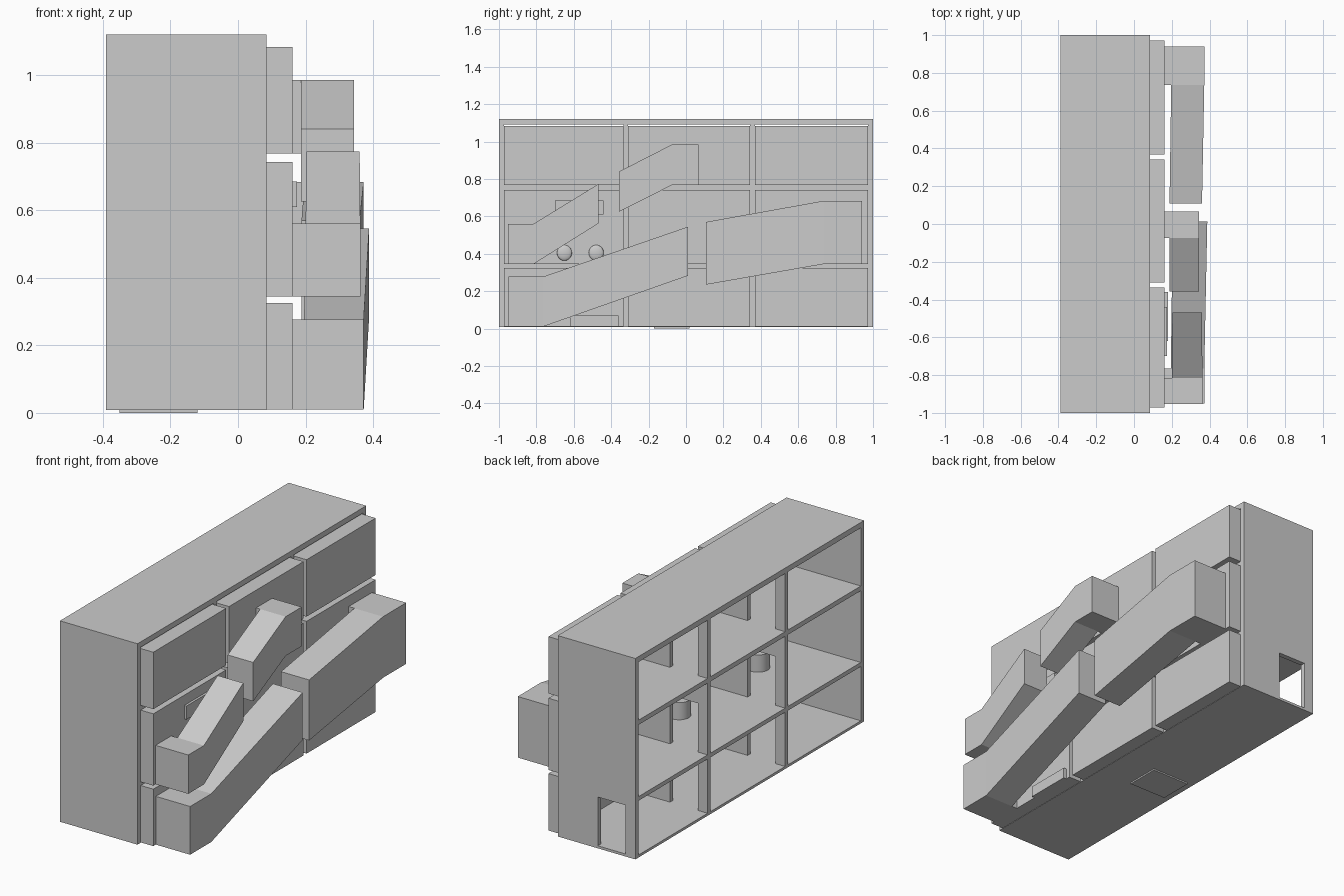
import bpy, bmesh, math

if "Cube" in bpy.data.objects:
    bpy.data.objects.remove(bpy.data.objects["Cube"])


def finish(name, bm):
    bmesh.ops.recalc_face_normals(bm, faces=bm.faces)
    me = bpy.data.meshes.new(name)
    bm.to_mesh(me)
    bm.free()
    ob = bpy.data.objects.new(name, me)
    bpy.context.collection.objects.link(ob)
    return ob


def box(name, x0, x1, y0, y1, z0, z1):
    bm = bmesh.new()
    bmesh.ops.create_cube(bm, size=1)
    for v in bm.verts:
        v.co = (x1 if v.co.x > 0 else x0, y1 if v.co.y > 0 else y0, z1 if v.co.z > 0 else z0)
    return finish(name, bm)


def hexa(name, sections):
    """Box whose two ends are (y, x0, x1, z0, z1) rectangles."""
    bm = bmesh.new()
    rings = [[bm.verts.new((x, y, z)) for x, z in ((a, c), (b, c), (b, d), (a, d))]
             for y, a, b, c, d in sections]
    p, q = rings
    bm.faces.new(p)
    bm.faces.new(q)
    for i in range(4):
        j = (i + 1) % 4
        bm.faces.new((p[i], p[j], q[j], q[i]))
    return finish(name, bm)


def cylinder(name, x, y, z0, z1, r):
    bpy.ops.mesh.primitive_cylinder_add(vertices=24, radius=r, depth=z1 - z0,
                                        location=(x, y, (z0 + z1) / 2))
    bpy.context.object.name = name
    bpy.ops.object.shade_smooth_by_angle()


BACK, FRONT, FACE = -0.39, 0.085, 0.162
DOOR0, DOOR1, DOOR_H = -0.33, -0.16, 0.27


def wall_with_door(name, y0, y1, z0, z1):
    box(name + "_back_post", BACK, DOOR0, y0, y1, z0, z1)
    box(name + "_front_part", DOOR1, FRONT, y0, y1, z0, z1)
    box(name + "_lintel", DOOR0, DOOR1, y0, y1, z0 + DOOR_H, z1)


# outer case, open at the back
box("case_top", BACK, FRONT, -1, 1, 1.09, 1.12)
box("case_bottom", BACK, FRONT, -1, 1, 0.008, 0.022)
box("case_end_wall", BACK, FRONT, -1, -0.972, 0.022, 1.09)
wall_with_door("entry_wall", 0.972, 1, 0.022, 0.325)
box("entry_wall_upper", BACK, FRONT, 0.972, 1, 0.325, 1.09)

# shelves and dividers with doorways
rows = [(0.022, 0.322), (0.345, 0.742), (0.768, 1.09)]
for z0, z1 in ((0.322, 0.345), (0.742, 0.768)):
    box("shelf", BACK, FRONT, -0.972, 0.972, z0, z1)
for y0, y1 in ((-0.335, -0.31), (0.342, 0.368)):
    for z0, z1 in rows:
        wall_with_door("divider", y0, y1, z0, z1)

# front panels
for y0, y1 in ((-0.972, -0.335), (-0.31, 0.342), (0.368, 0.972)):
    for z0, z1 in ((0.01, 0.325), (0.345, 0.742), (0.768, 1.083)):
        box("front_panel", FRONT - 0.01, FACE, y0, y1, z0, z1)

# sloping chutes: a landing block on the panel plus an inclined run
# name, landing (y outer, y inner, x1, z0, z1), run near x0/x1, run end (y, x0, x1, z0, z1)
chutes = [
    ("low_chute", (-0.95, -0.765, 0.372, 0.01, 0.277), 0.195, (0.012, 0.205, 0.388, 0.283, 0.545)),
    ("middle_chute", (-0.952, -0.815, 0.362, 0.345, 0.56), 0.2, (-0.468, 0.203, 0.36, 0.562, 0.773)),
    ("high_chute", (0.067, -0.073, 0.343, 0.768, 0.985), 0.187, (-0.357, 0.187, 0.343, 0.625, 0.84)),
    ("wide_chute", (0.94, 0.737, 0.372, 0.345, 0.683), 0.197, (0.108, 0.188, 0.36, 0.235, 0.57)),
]
for name, (ya, yb, x1, z0, z1), rx, end in chutes:
    hexa(name + "_landing", [(ya, FACE, x1, z0, z1), (yb, FACE, x1, z0, z1)])
    hexa(name + "_run", [(yb, rx, x1, z0, z1), end])

# bowls on the middle shelf
for y in (0.06, -0.63):
    cylinder("bowl", 0.0, y, 0.345, 0.44, 0.06)

# small fittings on the front and thin foot pad
box("front_perch", FACE - 0.01, 0.175, -0.70, -0.44, 0.61, 0.685)
box("low_ledge", FACE - 0.01, 0.18, -0.62, -0.36, 0.01, 0.07)
for y in (-0.65, -0.48):
    bpy.ops.mesh.primitive_uv_sphere_add(segments=20, ring_count=10, radius=1,
                                         location=(FACE, y, 0.405))
    ob = bpy.context.object
    ob.name = "front_stud"
    ob.scale = (0.014, 0.04, 0.042)
    bpy.ops.object.shade_smooth_by_angle(angle=math.radians(60))
box("foot_pad", -0.35, -0.12, -0.17, 0.02, 0.0, 0.01)
